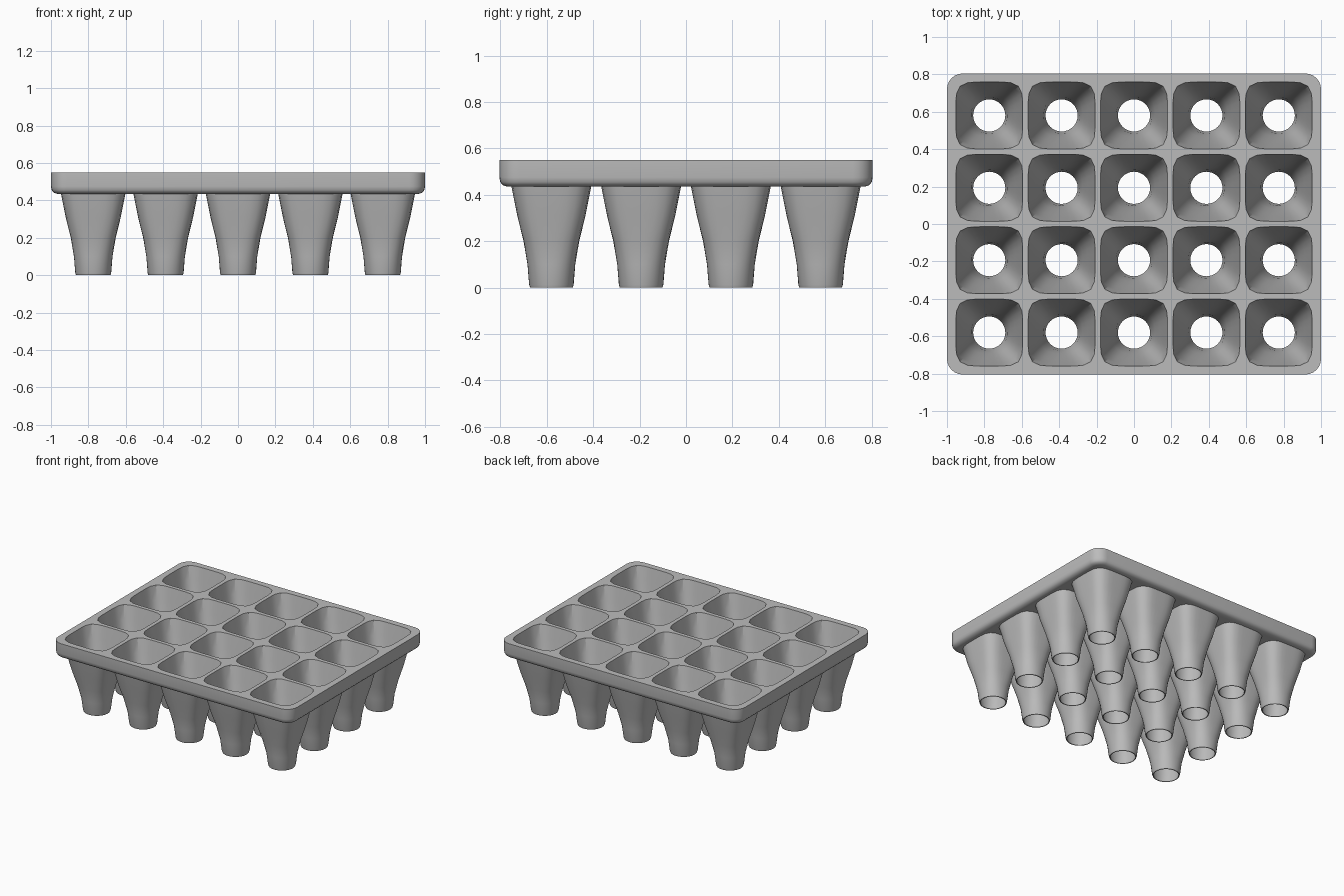
import bpy, bmesh, math

if "Cube" in bpy.data.objects:
    bpy.data.objects.remove(bpy.data.objects["Cube"], do_unlink=True)

PITCH = 0.387
COLS, ROWS = 5, 4
TOP, UNDER = 0.55, 0.435
SIDES = 32

plastic = bpy.data.materials.new("grey plastic")
plastic.use_nodes = True
plastic.diffuse_color = (0.5, 0.5, 0.5, 1)
plastic.node_tree.nodes["Principled BSDF"].inputs["Base Color"].default_value = (0.5, 0.5, 0.5, 1)


def pot_ring(bm, half, power, z, cx=0, cy=0):
    """Ring that goes from a circle (power 2) towards a rounded square."""
    ring = []
    for i in range(SIDES):
        a = math.tau * i / SIDES
        c, s = math.cos(a), math.sin(a)
        r = half / (abs(c) ** power + abs(s) ** power) ** (1 / power)
        ring.append(bm.verts.new((cx + r * c, cy + r * s, z)))
    return ring


def deck_ring(bm, inset, z, radius=0.085, steps=6):
    """Rounded rectangle outline of the deck, pulled in by inset."""
    ring = []
    for k, (sx, sy) in enumerate([(1, 1), (-1, 1), (-1, -1), (1, -1)]):
        for i in range(steps + 1):
            a = math.pi / 2 * (k + i / steps)
            r = radius - inset
            ring.append(bm.verts.new((sx * (1 - radius) + r * math.cos(a),
                                      sy * (0.805 - radius) + r * math.sin(a), z)))
    return ring


def bridge(bm, lower, upper):
    n = len(lower)
    for i in range(n):
        j = (i + 1) % n
        bm.faces.new((lower[i], lower[j], upper[j], upper[i]))


def loop_edges(bm, ring):
    out = []
    for i, v in enumerate(ring):
        w = ring[(i + 1) % len(ring)]
        out.append(bm.edges.get((v, w)) or bm.edges.new((v, w)))
    return out


def finish(bm, name):
    mesh = bpy.data.meshes.new(name)
    bm.to_mesh(mesh)
    bm.free()
    mesh.materials.append(plastic)
    obj = bpy.data.objects.new(name, mesh)
    bpy.context.collection.objects.link(obj)
    bpy.ops.object.select_all(action='DESELECT')
    obj.select_set(True)
    bpy.context.view_layer.objects.active = obj
    bpy.ops.object.shade_smooth_by_angle(angle=math.radians(35))
    return obj


centres = [((c - (COLS - 1) / 2) * PITCH, (r - (ROWS - 1) / 2) * PITCH)
           for c in range(COLS) for r in range(ROWS)]

# Deck: rounded slab with an opening for every pot
bm = bmesh.new()
rings = [deck_ring(bm, inset, z) for inset, z in
         [(0.035, UNDER), (0.014, 0.442), (0.004, 0.455), (0, 0.475), (0, TOP)]]
for low, high in zip(rings, rings[1:]):
    bridge(bm, low, high)
for outline, half, power, z, up in [(rings[-1], 0.179, 5, TOP, 1),
                                    (rings[0], 0.172, 4.5, UNDER, -1)]:
    edges = loop_edges(bm, outline)
    for cx, cy in centres:
        edges += loop_edges(bm, pot_ring(bm, half, power, z, cx, cy))
    made = bmesh.ops.triangle_fill(bm, edges=edges, use_beauty=True, normal=(0, 0, up))
    for f in made["geom"]:
        if isinstance(f, bmesh.types.BMFace):
            f.normal_update()
            if f.normal.z * up < 0:
                f.normal_flip()
finish(bm, "tray_deck")

# Pot: thin open-bottomed cup, outside wall up from the foot, inside wall to the deck
outer = [(0.172, 4.5, UNDER), (0.147, 3.8, 0.31), (0.12, 3, 0.2),
         (0.103, 2.3, 0.1), (0.096, 2, 0.012), (0.092, 2, 0)]
inner = [(0.086, 2, 0), (0.088, 2, 0.012), (0.096, 2.3, 0.1),
         (0.112, 3, 0.2), (0.138, 3.8, 0.32), (0.161, 4.5, 0.45), (0.179, 5, TOP)]
bm = bmesh.new()
rings = [pot_ring(bm, *section) for section in outer + inner]
for a, b in zip(rings, rings[1:]):
    bridge(bm, b, a)
first = finish(bm, "pot")

# Repeat the pot over the grid
for i, (cx, cy) in enumerate(centres):
    pot = first if i == 0 else first.copy()
    if i:
        bpy.context.collection.objects.link(pot)
    pot.location = (cx, cy, 0)
    pot.name = f"pot_{i + 1}"
